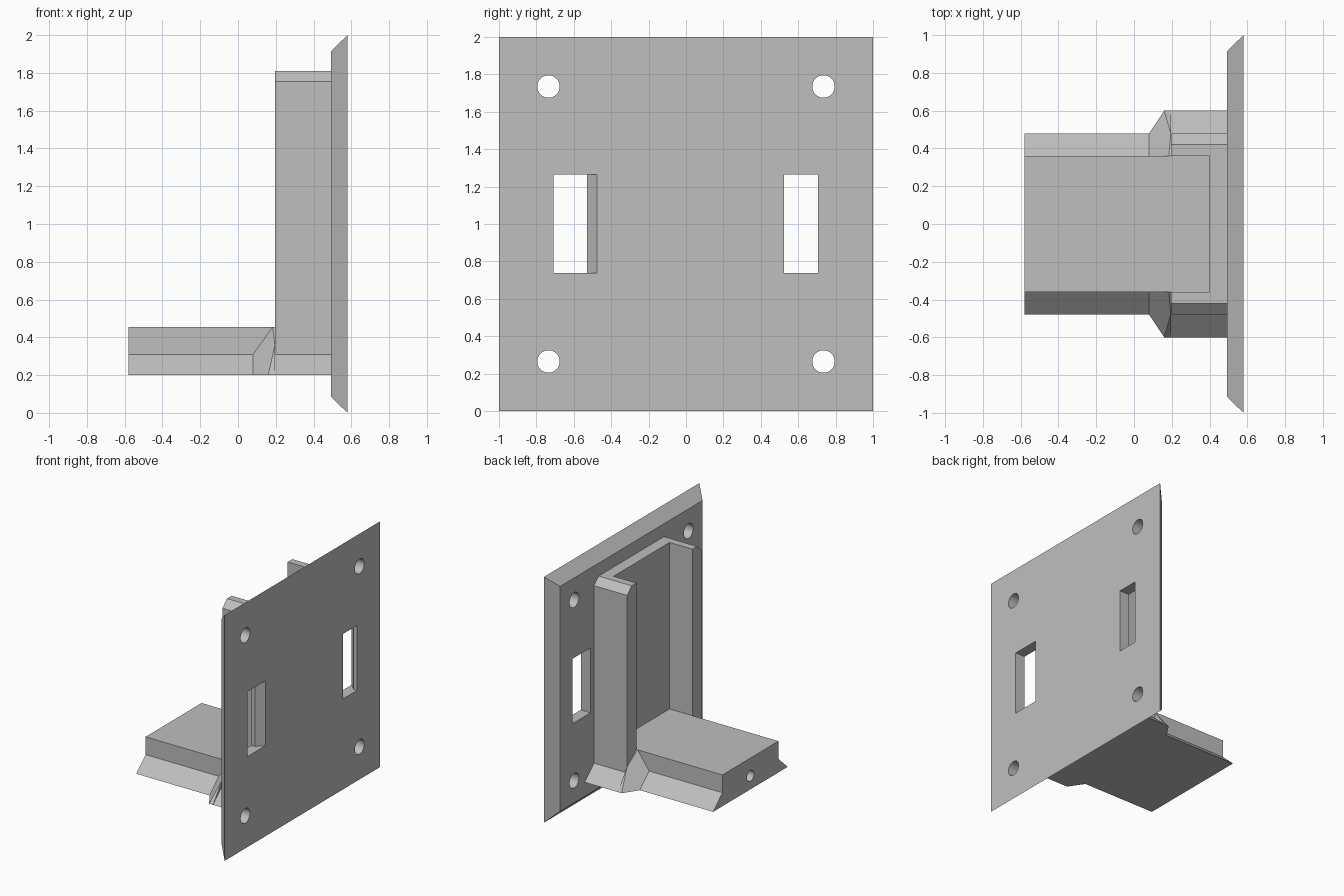
import bpy, bmesh
from math import pi
from mathutils import Matrix, Vector

if "Cube" in bpy.data.objects:
    bpy.data.objects.remove(bpy.data.objects["Cube"])

GREY = (0.52, 0.52, 0.52, 1)
mat = bpy.data.materials.new("plain grey")
mat.use_nodes = True
mat.diffuse_color = GREY
mat.node_tree.nodes["Principled BSDF"].inputs["Base Color"].default_value = GREY


def finish(name, bm):
    bmesh.ops.recalc_face_normals(bm, faces=bm.faces)
    mesh = bpy.data.meshes.new(name)
    bm.to_mesh(mesh)
    bm.free()
    mesh.materials.append(mat)
    obj = bpy.data.objects.new(name, mesh)
    bpy.context.collection.objects.link(obj)
    return obj


def hull(name, points):
    """Convex solid round the given points."""
    bm = bmesh.new()
    for p in points:
        bm.verts.new(p)
    out = bmesh.ops.convex_hull(bm, input=bm.verts)
    loose = {g for g in out["geom_interior"] + out["geom_unused"]
             if isinstance(g, bmesh.types.BMVert)}
    bmesh.ops.delete(bm, geom=list(loose), context="VERTS")
    bmesh.ops.dissolve_limit(bm, angle_limit=0.01, verts=bm.verts, edges=bm.edges)
    return finish(name, bm)


def prism(name, outline, lo, hi, axis="x"):
    """Extrude an outline along x (yz points) or z (xy points)."""
    if axis == "x":
        place = lambda p, d: (d, p[0], p[1])
    else:
        place = lambda p, d: (p[0], p[1], d)
    bm = bmesh.new()
    face = bm.faces.new([bm.verts.new(place(p, lo)) for p in outline])
    out = bmesh.ops.extrude_face_region(bm, geom=[face])
    moved = [g for g in out["geom"] if isinstance(g, bmesh.types.BMVert)]
    shift = Vector(place((0, 0), hi - lo))
    bmesh.ops.translate(bm, verts=moved, vec=shift)
    return finish(name, bm)


def rod(name, x, y, z, radius, length):
    bm = bmesh.new()
    bmesh.ops.create_cone(bm, cap_ends=True, segments=32, radius1=radius,
                          radius2=radius, depth=length,
                          matrix=Matrix.Translation((x, y, z)) @ Matrix.Rotation(pi / 2, 4, "Y"))
    return finish(name, bm)


def cut(obj, cutters):
    """Subtract the cutters and discard them."""
    bpy.context.view_layer.objects.active = obj
    for c in cutters:
        c.hide_render = True
        mod = obj.modifiers.new("cut", "BOOLEAN")
        mod.operation, mod.solver, mod.object = "DIFFERENCE", "EXACT", c
        bpy.ops.object.modifier_apply(modifier=mod.name)
        bpy.data.objects.remove(c)


def smooth(obj):
    bpy.ops.object.select_all(action="DESELECT")
    obj.select_set(True)
    bpy.context.view_layer.objects.active = obj
    bpy.ops.object.shade_smooth_by_angle(angle=0.5)


BACK, FRONT = 0.492, 0.58      # faces of the plate
WALL = 0.195                   # free edge of the channel walls

# Plate with bevelled rim
plate = hull("plate", [(x, s * h, 1 + t * h) for x, h in ((FRONT, 1), (BACK, 0.915))
                       for s in (-1, 1) for t in (-1, 1)])

# Screw holes, and two slots each with one chamfered edge
cutters = [rod("hole_cutter", FRONT, s * 0.735, 1 + t * 0.735, 0.06, 0.5)
           for s in (-1, 1) for t in (-1, 1)]
right_slot = [(0.4, -0.708), (0.64, -0.708), (0.64, -0.415), (0.525, -0.53), (0.4, -0.53)]
left_slot = [(0.4, 0.525), (0.64, 0.525), (0.64, 0.705), (0.547, 0.705), (0.4, 0.852)]
for outline in (right_slot, left_slot):
    cutters.append(prism("slot_cutter", outline, 0.737, 1.265, "z"))
cut(plate, cutters)
smooth(plate)

# Channel: two side walls with chamfered tops, joined by a web
for side, s in (("left", 1), ("right", -1)):
    prism(side + "_channel_wall",
          [(s * y, z) for y, z in ((0.36, 0.25), (0.48, 0.25), (0.48, 1.755),
                                   (0.42, 1.81), (0.36, 1.81))], WALL, BACK)
    # Sloped gusset between shelf and channel foot
    hull(side + "_gusset",
         [(x, s * y, z) for x, y, z in (
             (0.08, 0.48, 0.2), (0.16, 0.6, 0.2), (0.16, 0.48, 0.31), (0.08, 0.36, 0.31),
             (WALL, 0.48, 0.358), (WALL, 0.36, 0.455), (0.184, 0.36, 0.455),
             (WALL, 0.6, 0.2), (WALL, 0.48, 0.31), (0.08, 0.36, 0.2), (WALL, 0.36, 0.2))])
prism("channel_web", [(-0.36, 0.25), (0.36, 0.25), (0.36, 1.81), (-0.36, 1.81)], 0.4, BACK)

# Flared foot under the channel
prism("channel_foot", [(-0.6, 0.2), (0.6, 0.2), (0.48, 0.31), (-0.48, 0.31)], 0.16, BACK)

# Shelf with flared lower edges and a blind hole in its end
shelf = prism("shelf", [(-0.48, 0.2), (0.48, 0.2), (0.36, 0.31), (0.36, 0.455),
                        (-0.36, 0.455), (-0.36, 0.31)], -0.58, 0.41)
cut(shelf, [rod("end_hole_cutter", -0.58, 0, 0.31, 0.045, 0.6)])
smooth(shelf)
